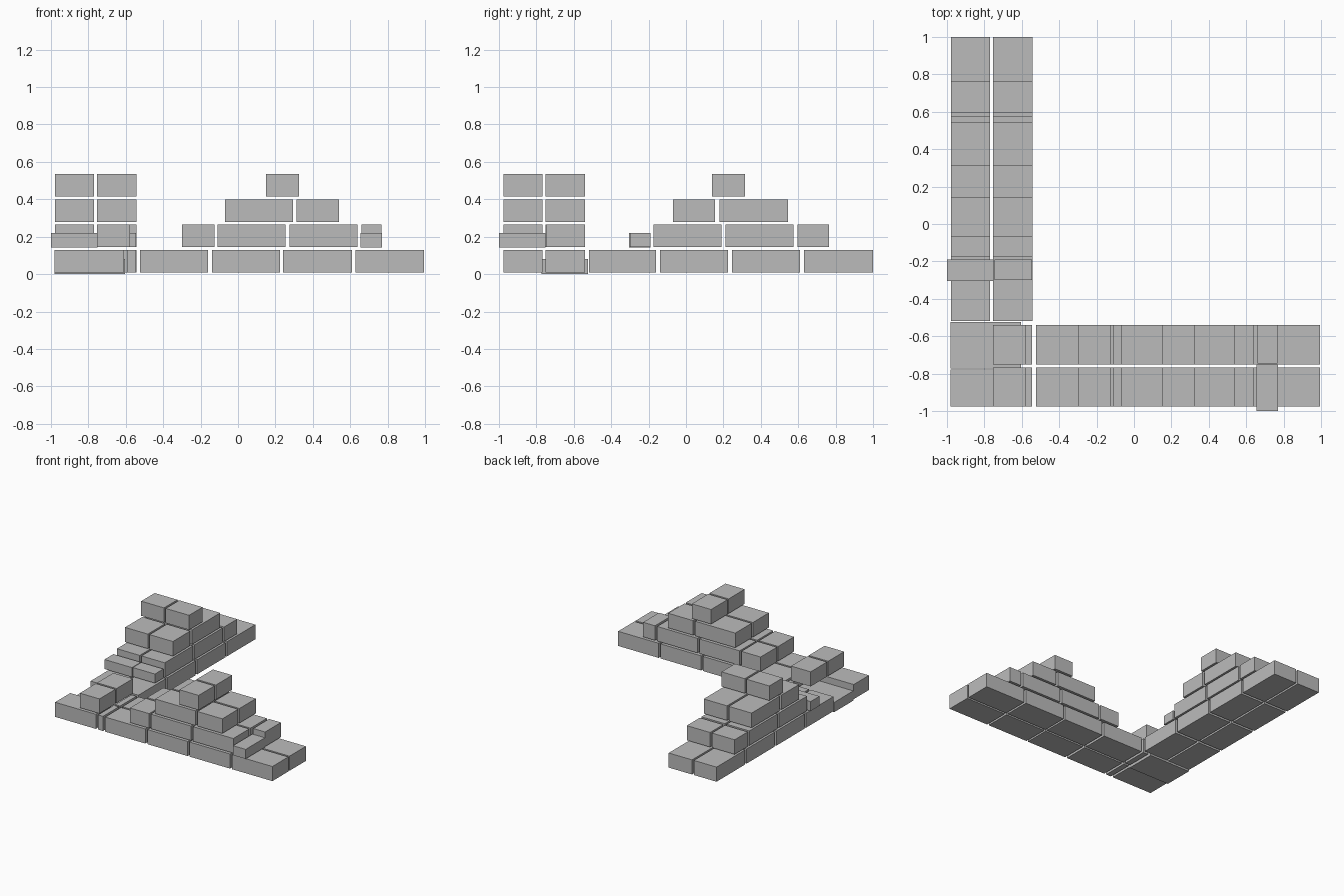
import bpy

stone = bpy.data.materials.new("grey stone")
stone.diffuse_color = (0.5, 0.5, 0.5, 1)


def block(name, x0, x1, y0, y1, z0, z1):
    bpy.ops.mesh.primitive_cube_add(size=1, location=((x0 + x1) / 2, (y0 + y1) / 2, (z0 + z1) / 2))
    ob = bpy.context.object
    ob.name = name
    ob.scale = (x1 - x0, y1 - y0, z1 - z0)
    bpy.ops.object.transform_apply(location=False, rotation=False, scale=True)
    ob.data.materials.append(stone)


# course heights and the two parallel rows of each wall
COURSES = [(0.01, 0.13), (0.145, 0.265), (0.28, 0.40), (0.415, 0.535)]
ROWS = [(-0.975, -0.768), (-0.752, -0.54)]

# front wall, running along x: spans per course
front = [
    [(-0.59, -0.545), (-0.525, -0.16), (-0.14, 0.225), (0.24, 0.61), (0.627, 0.995)],
    [(-0.755, -0.577), (-0.30, -0.125), (-0.11, 0.255), (0.275, 0.64)],
    [(-0.07, 0.295), (0.313, 0.54)],
    [(0.15, 0.325)],
]
# side wall, running along y: spans per course
side = [
    [(-0.518, -0.16), (-0.14, 0.225), (0.245, 0.61), (0.63, 1.0)],
    [(-0.175, 0.19), (0.21, 0.575), (0.595, 0.765)],
    [(-0.07, 0.155), (0.18, 0.545)],
    [(0.14, 0.315)],
]
for c, (z0, z1) in enumerate(COURSES):
    for r0, r1 in ROWS:
        for a, b in front[c]:
            block("front_wall_block", a, b, r0, r1, z0, z1)
        for a, b in side[c]:
            block("side_wall_block", r0 - 0.003, r1 - 0.003, a, b, z0, z1)

# corner stones: one full block and one lower slab
block("corner_block", -0.98, -0.61, -0.975, -0.778, 0.01, 0.13)
block("corner_slab", -0.98, -0.605, -0.772, -0.525, 0.0, 0.08)

# broken end stones of the second course
block("front_wall_low_stone", 0.655, 0.77, -1.0, -0.75, 0.142, 0.22)
block("front_wall_end_stone", 0.66, 0.768, -0.745, -0.54, 0.145, 0.265)
block("side_wall_low_stone", -1.0, -0.75, -0.305, -0.19, 0.142, 0.22)
block("side_wall_end_stone", -0.745, -0.545, -0.30, -0.19, 0.145, 0.22)
